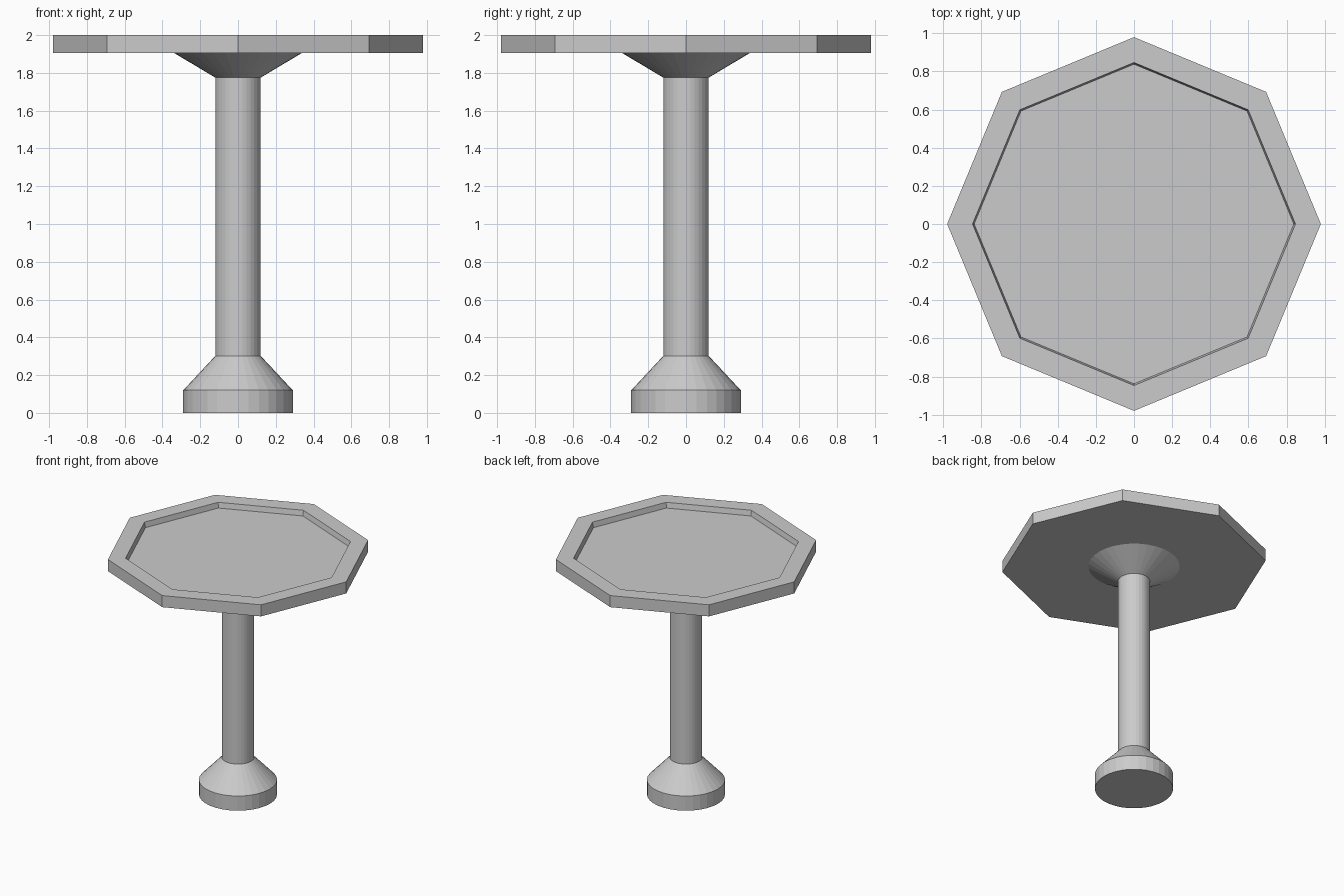
import bpy, bmesh
from math import cos, sin, tau

if "Cube" in bpy.data.objects:
    bpy.data.objects.remove(bpy.data.objects["Cube"])


def lathe(name, profile, sides):
    """Closed solid of revolution from (radius, z) points; both ends are capped."""
    bm = bmesh.new()
    rings = [[bm.verts.new((r * cos(tau * i / sides), r * sin(tau * i / sides), z))
              for i in range(sides)] for r, z in profile]
    for a, b in zip(rings, rings[1:]):
        for i in range(sides):
            j = (i + 1) % sides
            bm.faces.new((a[i], a[j], b[j], b[i]))
    bm.faces.new(rings[0][::-1])
    bm.faces.new(rings[-1])
    bmesh.ops.recalc_face_normals(bm, faces=bm.faces)
    mesh = bpy.data.meshes.new(name)
    bm.to_mesh(mesh)
    bm.free()
    obj = bpy.data.objects.new(name, mesh)
    bpy.context.collection.objects.link(obj)
    return obj


# Pedestal: drum foot, sloped shoulder, column and flared support
lathe("pedestal", [(0.29, 0), (0.29, 0.12), (0.12, 0.302), (0.12, 1.775), (0.338, 1.905)], 32)

# Octagonal top with raised rim and shallow recess
lathe("table_top", [(0.98, 1.905), (0.98, 2.0), (0.847, 2.0), (0.838, 1.957)], 8)
